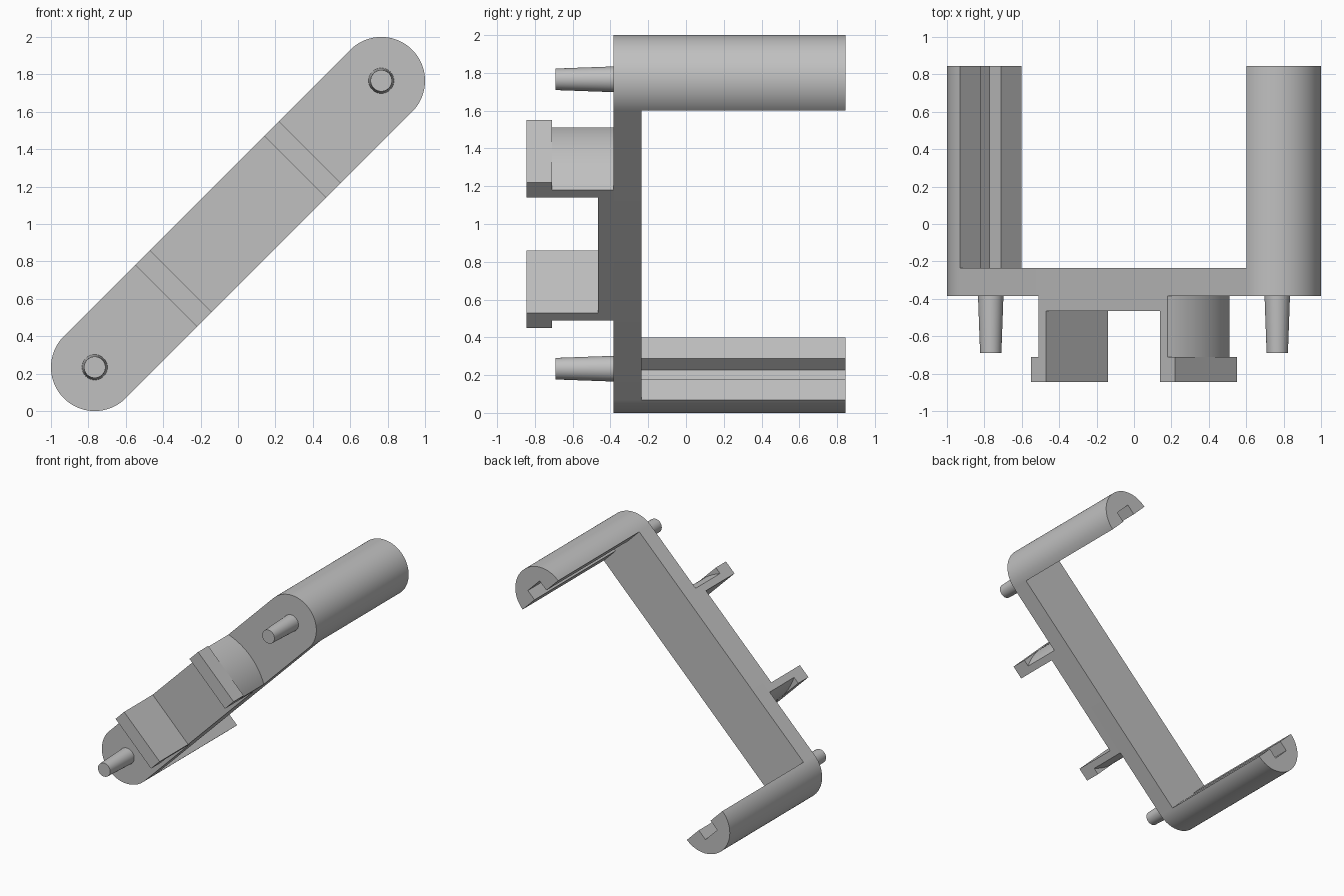
import bpy, bmesh, math
from mathutils import Vector

if "Cube" in bpy.data.objects:
    bpy.data.objects.remove(bpy.data.objects["Cube"], do_unlink=True)

grey = bpy.data.materials.new("grey plastic")
grey.use_nodes = True
COLOUR = (0.53, 0.53, 0.53, 1)
grey.diffuse_color = COLOUR
grey.node_tree.nodes["Principled BSDF"].inputs["Base Color"].default_value = COLOUR

R = 0.234                        # half width of the bar
END = (1 - R) * math.sqrt(2)     # distance from middle to each end centre
FRONT, BACK, ARM_END = -0.385, -0.235, 0.845
PAD_FRONT, TIP_BACK, TIP_FRONT = -0.465, -0.71, -0.845
HOOK_IN, HOOK_SIDE, HOOK_OUT = 0.431, 0.488, 0.544


def place(u, v, y):
    """u runs along the diagonal bar, v across it."""
    k = math.sqrt(0.5)
    return Vector(((u - v) * k, y, 1 + (u + v) * k))


def finish(obj):
    obj.data.materials.append(grey)
    bpy.ops.object.select_all(action='DESELECT')
    obj.select_set(True)
    bpy.context.view_layer.objects.active = obj
    bpy.ops.object.shade_smooth_by_angle(angle=math.radians(30))


def prism(name, profile, y0, y1):
    bm = bmesh.new()
    face = bm.faces.new([bm.verts.new(place(u, v, y0)) for u, v in profile])
    grown = bmesh.ops.extrude_face_region(bm, geom=[face])["geom"]
    verts = [g for g in grown if isinstance(g, bmesh.types.BMVert)]
    bmesh.ops.translate(bm, verts=verts, vec=(0, y1 - y0, 0))
    bmesh.ops.recalc_face_normals(bm, faces=bm.faces)
    mesh = bpy.data.meshes.new(name)
    bm.to_mesh(mesh)
    bm.free()
    obj = bpy.data.objects.new(name, mesh)
    bpy.context.collection.objects.link(obj)
    finish(obj)


def arc(cu, radius, half_angle, steps):
    angles = [half_angle * (2 * i / steps - 1) for i in range(steps + 1)]
    return [(cu + radius * math.cos(a), radius * math.sin(a)) for a in angles]


def flip(profile, s):
    return [(s * u, v) for u, v in profile]


def box(u0, u1):
    return [(u0, -R), (u1, -R), (u1, R), (u0, R)]


# Rounded bar and its raised middle pad
round_end = arc(END, R, math.pi / 2, 40)
prism("bar", round_end + flip(round_end[::-1], -1), FRONT, BACK)
prism("middle_pad", box(-HOOK_IN, HOOK_IN), PAD_FRONT, FRONT)

# Half-round arm with a square groove in its flat side
g, depth = 0.078, 0.088
groove = [(END, g), (END + depth, g), (END + depth, -g), (END, -g)]
arm = round_end + groove

# Hook stem with a bulging outer side
rise = HOOK_OUT - HOOK_SIDE
bulge = (R * R + rise * rise) / (2 * rise)
stem = arc(HOOK_OUT - bulge, bulge, math.asin(R / bulge), 24)
stem += [(HOOK_IN, R), (HOOK_IN, -R)]

for side, s in (("left", 1), ("right", -1)):
    prism(side + "_arm", flip(arm, s), BACK, ARM_END)
    prism(side + "_hook_stem", flip(stem, s), TIP_BACK, FRONT)
    prism(side + "_hook_tip", flip(box(HOOK_IN, HOOK_OUT), s), TIP_FRONT, TIP_BACK)

    # Tapered locating pin
    tip = -0.69
    bpy.ops.mesh.primitive_cone_add(
        vertices=40, radius1=0.068, radius2=0.057, depth=FRONT - tip,
        location=place(s * END, 0, (FRONT + tip) / 2), rotation=(math.pi / 2, 0, 0))
    pin = bpy.context.object
    pin.name = side + "_pin"
    finish(pin)
